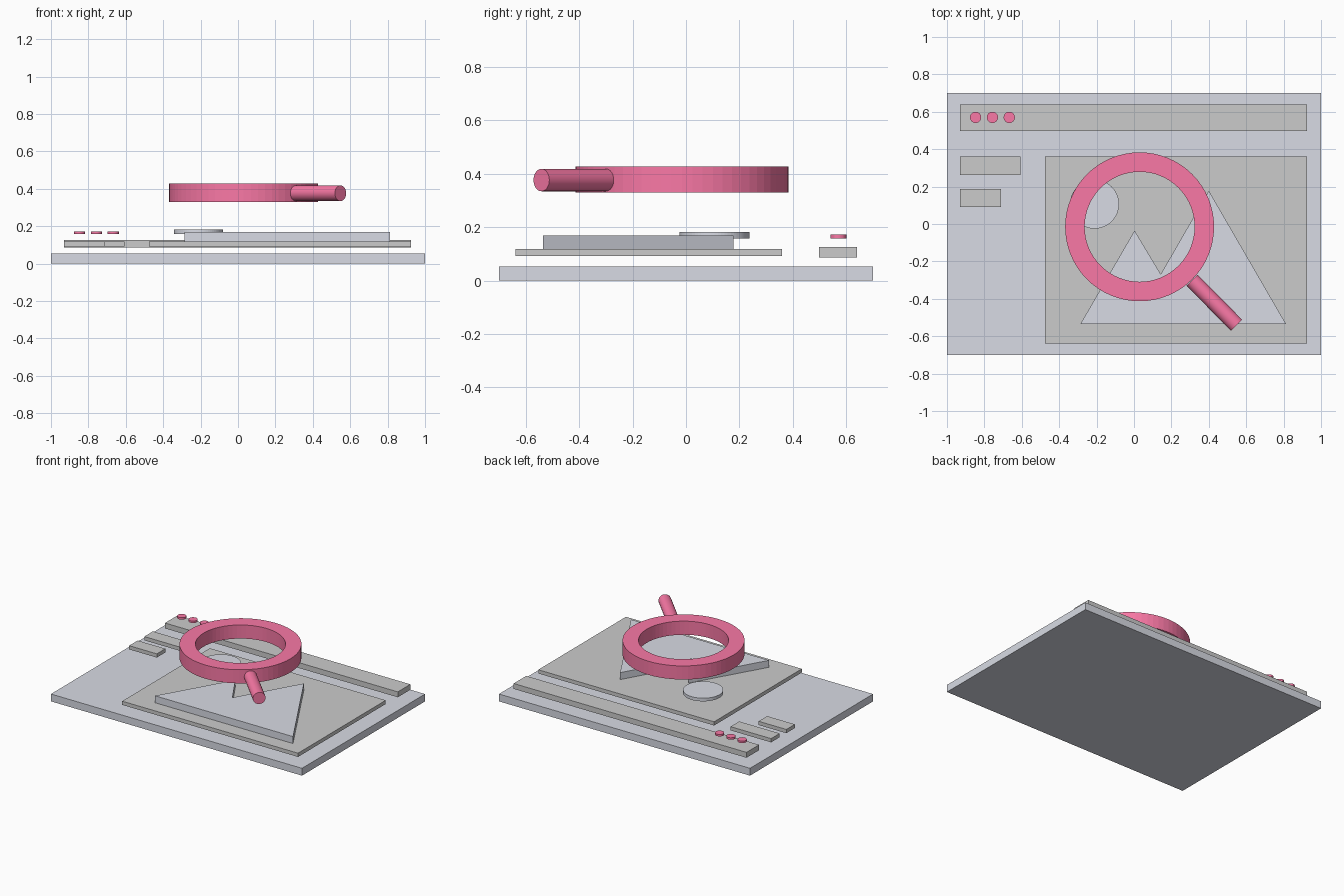
import bpy, bmesh, math
from mathutils import Vector

if "Cube" in bpy.data.objects:
    bpy.data.objects.remove(bpy.data.objects["Cube"])


def material(name, rgb):
    m = bpy.data.materials.new(name)
    m.diffuse_color = (*rgb, 1)
    m.use_nodes = True
    m.node_tree.nodes["Principled BSDF"].inputs["Base Color"].default_value = m.diffuse_color
    return m


SLATE = material("slate", (0.69, 0.71, 0.78))
RED = material("red", (0.95, 0.19, 0.38))


def finish(name, bm, mat=None):
    bmesh.ops.recalc_face_normals(bm, faces=bm.faces)
    me = bpy.data.meshes.new(name)
    bm.to_mesh(me)
    bm.free()
    if mat:
        me.materials.append(mat)
    ob = bpy.data.objects.new(name, me)
    bpy.context.collection.objects.link(ob)
    return ob


def prism(name, outline, z0, z1, mat=None):
    """Extrude a flat outline from z0 up to z1."""
    bm = bmesh.new()
    face = bm.faces.new([bm.verts.new((x, y, z0)) for x, y in outline])
    top = bmesh.ops.extrude_face_region(bm, geom=[face], use_keep_orig=True)["geom"]
    verts = [v for v in top if isinstance(v, bmesh.types.BMVert)]
    bmesh.ops.translate(bm, verts=verts, vec=(0, 0, z1 - z0))
    return finish(name, bm, mat)


def slab(name, x0, x1, y0, y1, z0, z1, mat=None):
    return prism(name, [(x0, y0), (x1, y0), (x1, y1), (x0, y1)], z0, z1, mat)


def circle(cx, cy, r, n):
    return [(cx + r * math.cos(math.tau * i / n), cy + r * math.sin(math.tau * i / n))
            for i in range(n)]


def ring(name, cx, cy, r_in, r_out, z0, z1, n, mat):
    bm = bmesh.new()
    section = [(r_in, z0), (r_out, z0), (r_out, z1), (r_in, z1)]
    loops = [[bm.verts.new((x, y, z)) for x, y in circle(cx, cy, r, n)] for r, z in section]
    for k in range(4):
        a, b = loops[k], loops[(k + 1) % 4]
        for i in range(n):
            j = (i + 1) % n
            bm.faces.new((a[i], a[j], b[j], b[i]))
    return finish(name, bm, mat)


# window backing and header bar
slab("window_base", -1, 1, -0.7, 0.7, 0, 0.053, SLATE)
slab("header_bar", -0.93, 0.925, 0.497, 0.64, 0.087, 0.126)

# header buttons
for i in range(3):
    prism(f"header_button_{i + 1}", circle(-0.847 + 0.09 * i, 0.57, 0.03, 32), 0.158, 0.172, RED)

# content panel and sidebar tabs
slab("content_panel", -0.476, 0.925, -0.638, 0.36, 0.091, 0.118)
slab("sidebar_tab_wide", -0.93, -0.607, 0.262, 0.36, 0.091, 0.118)
slab("sidebar_tab_short", -0.93, -0.71, 0.09, 0.187, 0.091, 0.118)

# picture: mountains and sun
peaks = [(-0.287, -0.535), (0.813, -0.535), (0.4, 0.178), (0.143, -0.268), (0.003, -0.035)]
prism("mountains", peaks, 0.118, 0.168, SLATE)
prism("sun", circle(-0.211, 0.106, 0.131, 64), 0.158, 0.181, SLATE)

# magnifying glass rim
ring("magnifier_rim", 0.03, -0.015, 0.294, 0.398, 0.329, 0.427, 64, RED)

# magnifying glass handle
start, end = Vector((0.31, -0.3, 0.376)), Vector((0.548, -0.541, 0.376))
bpy.ops.mesh.primitive_cylinder_add(vertices=32, radius=0.042, depth=(end - start).length,
                                    location=(start + end) / 2)
handle = bpy.context.object
handle.name = "magnifier_handle"
handle.rotation_euler = (end - start).to_track_quat('Z', 'Y').to_euler()
handle.data.materials.append(RED)
bpy.ops.object.shade_smooth_by_angle()
